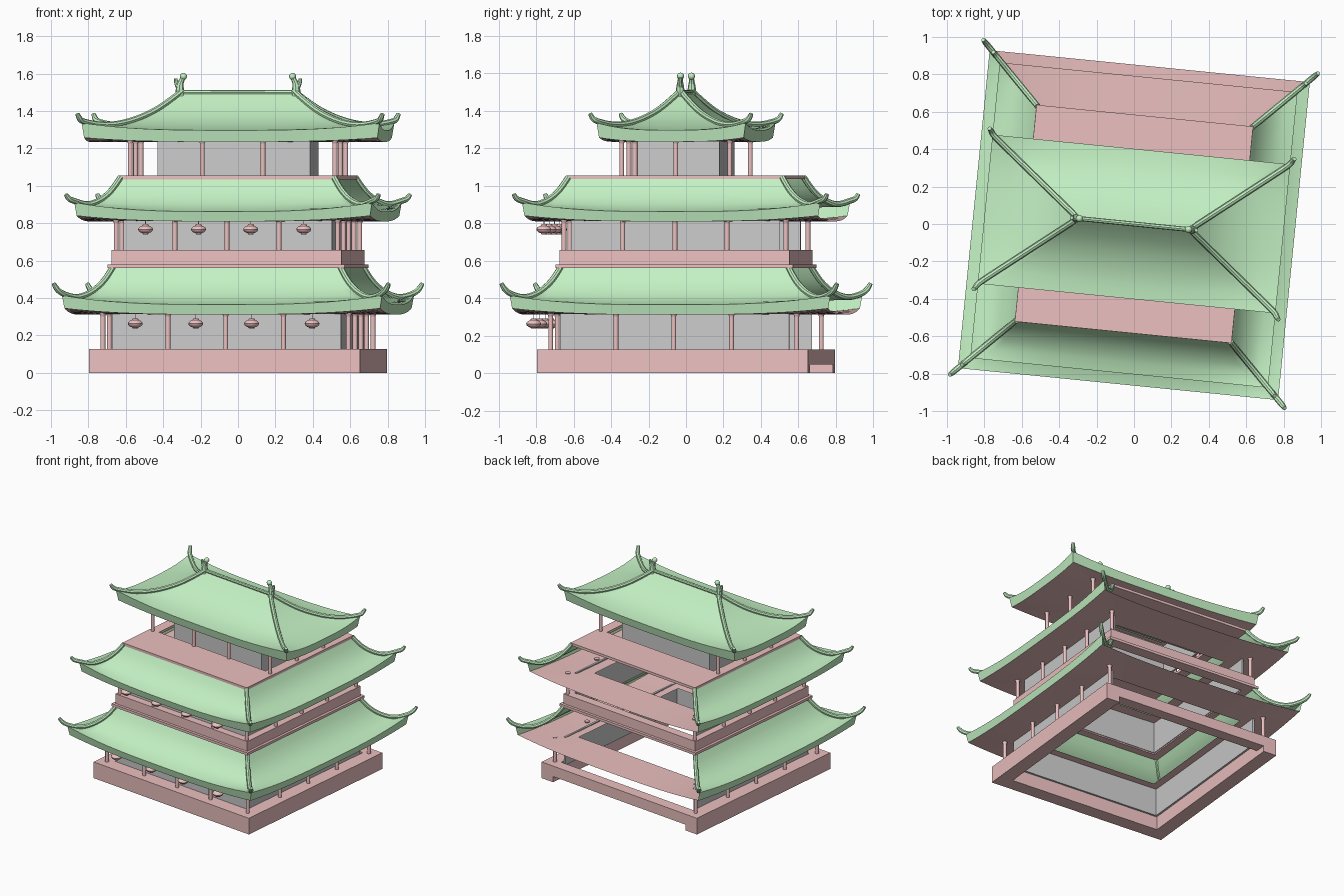
import bpy, bmesh, math
from mathutils import Matrix, Vector

if "Cube" in bpy.data.objects:
    bpy.data.objects.remove(bpy.data.objects["Cube"])

TURN = Matrix.Rotation(math.radians(-5.7), 4, 'Z')   # whole building is slightly turned


def material(name, rgb):
    m = bpy.data.materials.new(name)
    m.diffuse_color = (*rgb, 1)
    m.use_nodes = True
    m.node_tree.nodes["Principled BSDF"].inputs["Base Color"].default_value = m.diffuse_color
    return m


GREEN = material("green_tile", (0.55, 0.88, 0.55))
RED = material("red_wood", (0.84, 0.53, 0.53))


def finish(name, bm, mat=None, smooth=False):
    me = bpy.data.meshes.new(name)
    bm.to_mesh(me)
    bm.free()
    me.transform(TURN)
    ob = bpy.data.objects.new(name, me)
    bpy.context.collection.objects.link(ob)
    if mat:
        me.materials.append(mat)
    if smooth:
        bpy.ops.object.select_all(action='DESELECT')
        ob.select_set(True)
        bpy.context.view_layer.objects.active = ob
        bpy.ops.object.shade_smooth_by_angle(angle=math.radians(35))
    return ob


def add_box(bm, x0, x1, y0, y1, z0, z1):
    m = Matrix.Translation(((x0 + x1) / 2, (y0 + y1) / 2, (z0 + z1) / 2)) @ \
        Matrix.Diagonal((x1 - x0, y1 - y0, z1 - z0, 1))
    bmesh.ops.create_cube(bm, size=1, matrix=m)


def frame(name, ox, oy, ix, iy, z0, z1, mat=None, back=True):
    """Rectangular ring of four bars, optionally open at the back."""
    bm = bmesh.new()
    add_box(bm, -ox, ox, -oy, -iy, z0, z1)
    end = iy if back else oy
    for a, b in ((-ox, -ix), (ix, ox)):
        add_box(bm, a, b, -iy, end, z0, z1)
    if back:
        add_box(bm, -ox, ox, iy, oy, z0, z1)
    return finish(name, bm, mat)


def add_cyl(bm, x, y, z0, z1, r0, r1, seg=12):
    bmesh.ops.create_cone(bm, cap_ends=True, segments=seg, radius1=r0, radius2=r1,
                          depth=z1 - z0, matrix=Matrix.Translation((x, y, (z0 + z1) / 2)))


def columns(name, spots, z0, z1):
    bm = bmesh.new()
    for x, y in spots:
        add_cyl(bm, x, y, z0, z1, 0.013, 0.013)
        add_cyl(bm, x, y, z1 - 0.02, z1, 0.013, 0.02)
    finish(name, bm, RED, True)


def skirt(name, prof, mat, sides, n=24):
    """Curved slopes; prof rows are (half x, half y, z, corner lift)."""
    bm = bmesh.new()
    for s in sides:
        grid = []
        for i in range(n + 1):
            u = -1 + 2 * i / n
            col = []
            for hx, hy, z, lift in prof:
                x, y = {'front': (u * hx, -hy), 'right': (hx, u * hy),
                        'back': (-u * hx, hy), 'left': (-hx, -u * hy)}[s]
                col.append(bm.verts.new((x, y, z + lift * abs(u) ** 3)))
            grid.append(col)
        for i in range(n):
            for k in range(len(prof) - 1):
                bm.faces.new((grid[i][k], grid[i][k + 1], grid[i + 1][k + 1], grid[i + 1][k]))
    bmesh.ops.remove_doubles(bm, verts=bm.verts, dist=0.0005)
    finish(name, bm, mat, True)


def tube(name, paths, radius, mat):
    """Round bars along smooth paths of (x, y, z, relative radius)."""
    cu = bpy.data.curves.new(name, 'CURVE')
    cu.dimensions = '3D'
    cu.bevel_depth, cu.bevel_resolution, cu.use_fill_caps = radius, 2, True
    for path in paths:
        sp = cu.splines.new('NURBS')
        sp.points.add(len(path) - 1)
        for p, (x, y, z, r) in zip(sp.points, path):
            p.co, p.radius = (x, y, z, 1), r
        sp.order_u, sp.use_endpoint_u, sp.resolution_u = 3, True, 4
    cu.materials.append(mat)
    ob = bpy.data.objects.new(name, cu)
    bpy.context.collection.objects.link(ob)
    bpy.ops.object.select_all(action='DESELECT')
    ob.select_set(True)
    bpy.context.view_layer.objects.active = ob
    bpy.ops.object.convert(target='MESH')
    ob = bpy.context.view_layer.objects.active
    ob.data.transform(TURN)
    bpy.ops.object.shade_smooth_by_angle(angle=math.radians(35))


def roof(label, prof, tip, inner, sides):
    skirt(label + "_roof", prof, GREEN, sides)
    # hip ridges sweeping up past each corner
    path = [(hx, hy, z + l + 0.008, 1) for hx, hy, z, l in prof[:-1]]
    path.append((tip[0] - 0.01, tip[1] - 0.01, tip[2] - 0.025, 1))
    path.append((*tip, 0.7))
    tube(label + "_hip_ridges", [[(sx * x, sy * y, z, r) for x, y, z, r in path]
                                 for sx in (-1, 1) for sy in (-1, 1)], 0.016, GREEN)
    # soffit under the eaves
    hx, hy, z, l = prof[-1]
    mid = ((hx + inner[0]) / 2, (hy + inner[1]) / 2, z, l * 0.25)
    skirt(label + "_soffit", [(hx, hy, z, l), mid, (*inner, z, 0)], RED,
          ('front', 'right', 'back', 'left'))


def lanterns(name, xs, y, z, top):
    bm = bmesh.new()
    for x in xs:
        m = Matrix.Translation((x, y, z)) @ Matrix.Diagonal((1, 1, 0.55, 1))
        bmesh.ops.create_uvsphere(bm, u_segments=16, v_segments=8, radius=0.04, matrix=m)
        add_cyl(bm, x, y, z + 0.015, z + 0.028, 0.02, 0.014)
        add_cyl(bm, x, y, z - 0.026, z - 0.015, 0.014, 0.018)
        add_cyl(bm, x, y, z, top, 0.002, 0.002, 6)
    finish(name, bm, RED, True)


def three_sides(c):
    s = 0.47 * c
    return [(x, -c) for x in (-c, -s, 0, s, c)] + \
           [(sx * c, y) for sx in (-1, 1) for y in (-s, 0, s, c)]


OPEN = ('front', 'right', 'left')

# base with open back and a single back beam
frame("base", 0.727, 0.727, 0.62, 0.62, 0, 0.127, RED, back=False)
bm = bmesh.new()
add_box(bm, -0.62, 0.62, 0.64, 0.727, 0.045, 0.127)
finish("base_back_beam", bm, RED)

# lower storey
frame("lower_walls", 0.615, 0.615, 0.6, 0.6, 0.1, 0.32, back=False)
columns("lower_columns", three_sides(0.66), 0.125, 0.322)
roof("lower", [(0.61, 0.61, 0.562, 0), (0.64, 0.64, 0.505, 0), (0.68, 0.68, 0.455, 0),
               (0.73, 0.73, 0.412, 0.003), (0.79, 0.79, 0.38, 0.012),
               (0.86, 0.86, 0.365, 0.05), (0.848, 0.848, 0.312, 0.033)],
     (0.9, 0.9, 0.478), (0.54, 0.54), OPEN)
lanterns("lower_lanterns", (-0.475, -0.15, 0.15, 0.475), -0.77, 0.263, 0.315)

# middle storey
frame("middle_floor_trim", 0.637, 0.637, 0.55, 0.55, 0.56, 0.58, RED)
frame("middle_balcony", 0.617, 0.617, 0.55, 0.55, 0.58, 0.656, RED)
frame("middle_walls", 0.56, 0.56, 0.545, 0.545, 0.57, 0.82, back=False)
columns("middle_columns", three_sides(0.595), 0.65, 0.822)
roof("middle", [(0.575, 0.575, 1.037, 0), (0.605, 0.605, 0.985, 0), (0.645, 0.645, 0.938, 0),
                (0.69, 0.69, 0.903, 0.003), (0.74, 0.74, 0.877, 0.012),
                (0.8, 0.8, 0.862, 0.05), (0.788, 0.788, 0.81, 0.03)],
     (0.84, 0.84, 0.955), (0.46, 0.46), OPEN)
lanterns("middle_lanterns", (-0.425, -0.14, 0.14, 0.425), -0.72, 0.767, 0.812)

# upper storey
frame("upper_floor", 0.582, 0.582, 0.5, 0.28, 1.035, 1.055, RED)
frame("upper_walls", 0.41, 0.22, 0.395, 0.205, 0.98, 1.24)
columns("upper_columns", [(x, -0.29) for x in (-0.55, -0.163, 0.163, 0.55)] +
        [(sx * 0.55, y) for sx in (-1, 1) for y in (0.0, 0.29)], 1.05, 1.247)
slope = ((0, 1.5, 0), (0.2, 1.415, 0), (0.4, 1.36, 0), (0.6, 1.325, 0),
         (0.8, 1.303, 0.012), (1, 1.297, 0.04))
roof("upper", [(0.3 + 0.5 * t, 0.4 * t, z, l) for t, z, l in slope] +
     [(0.788, 0.388, 1.235, 0.022)],
     (0.82, 0.432, 1.385), (0.35, 0.17), ('front', 'right', 'back', 'left'))

# top ridge and its end finials
tube("top_ridge", [[(-0.31, 0, 1.5, 1), (0, 0, 1.498, 1), (0.31, 0, 1.5, 1)]], 0.013, GREEN)
tube("ridge_finials", [[(s * x, 0, z, r) for x, z, r in
                        ((0.31, 1.48, 1.5), (0.315, 1.53, 1.4), (0.305, 1.56, 0.8), (0.29, 1.59, 0.9))]
                       for s in (-1, 1)] +
     [[(s * 0.315, 0, 1.525, 1), (s * 0.335, 0, 1.545, 0.7), (s * 0.335, 0, 1.575, 0.6)]
      for s in (-1, 1)], 0.016, GREEN)
bm = bmesh.new()
for s in (-1, 1):
    bmesh.ops.create_uvsphere(bm, u_segments=12, v_segments=8, radius=0.019,
                              matrix=Matrix.Translation((s * 0.293, 0, 1.585)))
finish("finial_knobs", bm, GREEN, True)
